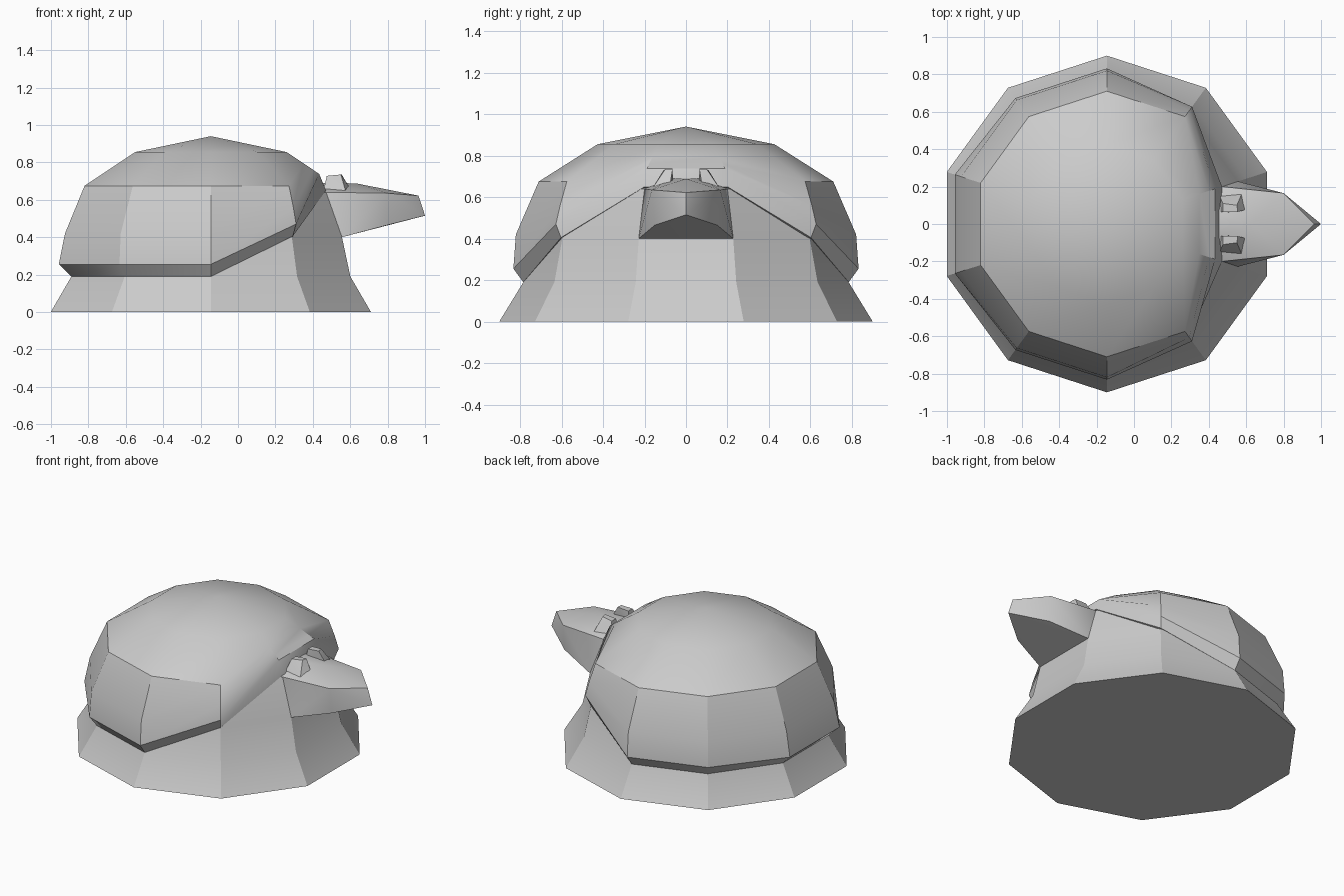
import bpy, bmesh
from math import cos, sin, radians

if "Cube" in bpy.data.objects:
    bpy.data.objects.remove(bpy.data.objects["Cube"])

CX = -0.145          # axis of the round body
ANGLES = [18 + 36 * i for i in range(10)]


def finish(name, bm, angle=30):
    bmesh.ops.recalc_face_normals(bm, faces=bm.faces)
    me = bpy.data.meshes.new(name)
    bm.to_mesh(me)
    bm.free()
    ob = bpy.data.objects.new(name, me)
    bpy.context.collection.objects.link(ob)
    bpy.ops.object.select_all(action='DESELECT')
    ob.select_set(True)
    bpy.context.view_layer.objects.active = ob
    bpy.ops.object.shade_smooth_by_angle(angle=radians(angle))
    return ob


def loft(name, profile_at, apex=None):
    """Ten-sided lathe whose (radius, height) profile may vary by angle."""
    bm = bmesh.new()
    cols = [[bm.verts.new((CX + r * cos(radians(a)), r * sin(radians(a)), z))
             for r, z in profile_at(a)] for a in ANGLES]
    for i in range(10):
        p, q = cols[i], cols[(i + 1) % 10]
        for j in range(len(p) - 1):
            bm.faces.new((p[j], q[j], q[j + 1], p[j + 1]))
    bm.faces.new([c[0] for c in cols])
    if apex is None:
        bm.faces.new([c[-1] for c in cols])
    else:
        tip = bm.verts.new((CX, 0, apex))
        for i in range(10):
            bm.faces.new((cols[i][-1], cols[(i + 1) % 10][-1], tip))
    return finish(name, bm)


def hull(name, points, mirror_y=False):
    """Convex solid; points off the centre plane can be mirrored in y."""
    bm = bmesh.new()
    for x, y, z in points:
        bm.verts.new((x, y, z))
        if mirror_y and y:
            bm.verts.new((x, -y, z))
    res = bmesh.ops.convex_hull(bm, input=bm.verts)
    junk = [g for g in res["geom_interior"] if isinstance(g, bmesh.types.BMVert)]
    if junk:
        bmesh.ops.delete(bm, geom=junk, context='VERTS')
    bmesh.ops.dissolve_limit(bm, angle_limit=radians(2), verts=bm.verts, edges=bm.edges)
    return finish(name, bm)


# flared lower body
loft("body", lambda a: [(0.9, 0), (0.784, 0.19), (0.737, 0.4), (0.648, 0.64), (0.52, 0.71)])


# domed hood, its rim rising towards the face
def hood_profile(a):
    side = min(a, 360 - a)
    crown = (0.426, 0.855)
    if side == 18:
        return [(0.647, 0.65), (0.609, 0.738), (0.52, 0.795), crown]
    if side == 54:
        return [(0.745, 0.405), (0.775, 0.47), (0.71, 0.675), crown]
    rim = 0.855 if side == 162 else 0.832
    return [(0.784, 0.19), (rim, 0.255), (0.82, 0.42), (0.71, 0.675), crown]


def hood_full(a):
    p = hood_profile(a)
    if len(p) == 4 and min(a, 360 - a) == 18:      # even out the point count
        p.insert(2, (0.575, 0.76))
    elif len(p) == 4:
        p.insert(2, (0.75, 0.56))
    return p


loft("hood", hood_full, apex=0.94)

# beak growing out of the front panel
hull("beak", [(0.40, 0.18, 0.64), (0.47, 0.2, 0.64), (0.555, 0.228, 0.4),
              (0.8, 0.165, 0.635), (0.8, 0.15, 0.465), (1, 0, 0.515),
              (0.965, 0, 0.622), (0.63, 0, 0.688), (0.42, 0.07, 0.69)], True)

# small raised eyes on top of the beak
for label, s in (("left", 1), ("right", -1)):
    hull("eye_" + label, [(0.45, 0.17 * s, 0.62), (0.58, 0.17 * s, 0.63), (0.61, 0.08 * s, 0.64),
                          (0.45, 0.06 * s, 0.62), (0.475, 0.11 * s, 0.728), (0.475, 0.065 * s, 0.728),
                          (0.55, 0.10 * s, 0.735), (0.555, 0.065 * s, 0.735)])
